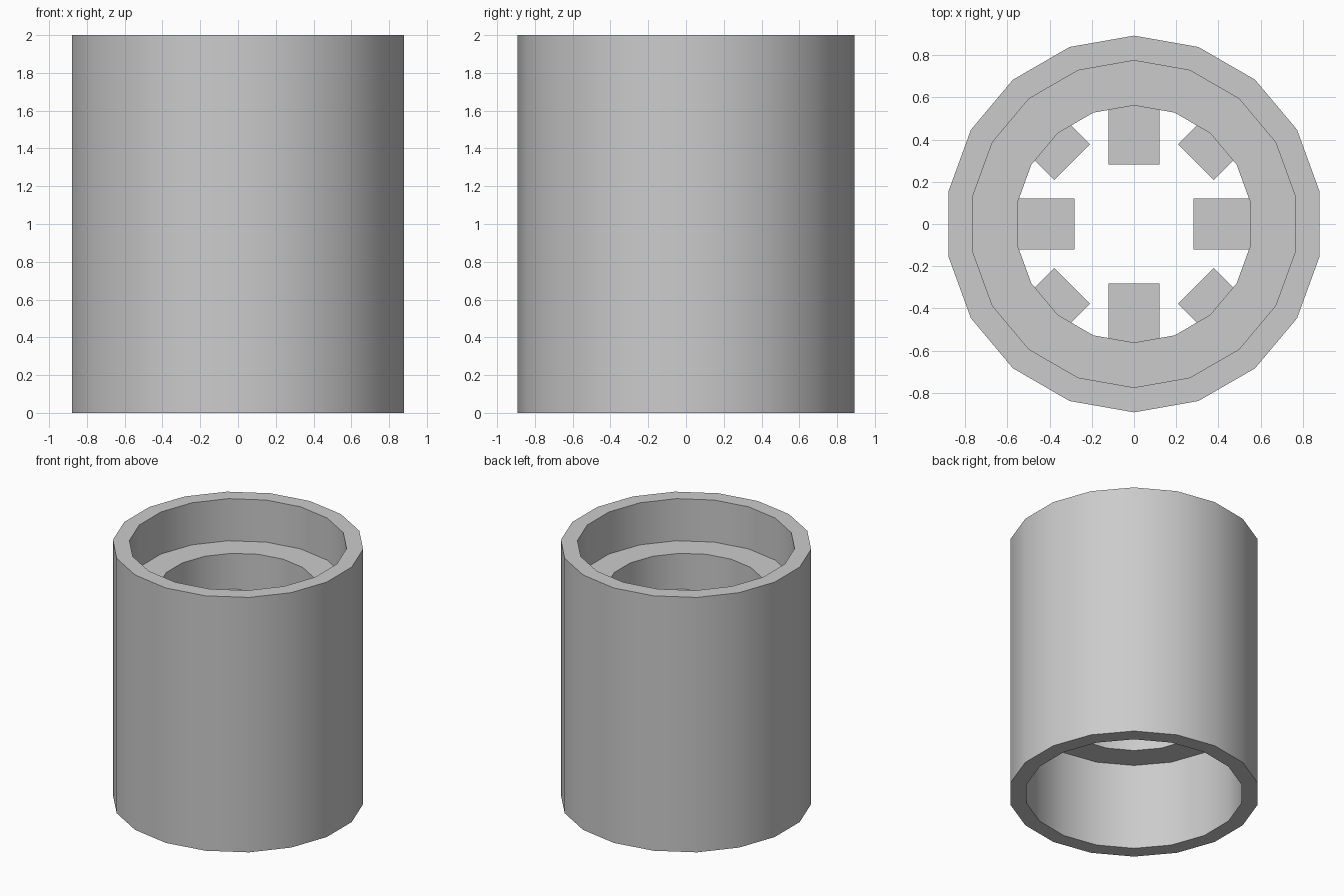
import bpy, bmesh, math
from mathutils import Matrix, Vector

cube = bpy.data.objects.get("Cube")
if cube:
    bpy.data.objects.remove(cube, do_unlink=True)

SIDES = 18
OUTER, RECESS, BORE = 0.893, 0.775, 0.562
FLANGE_LOW, FLANGE_TOP = 0.68, 1.67
TOOTH_LOW, TOOTH_TOP = 0.96, 1.39

grey = bpy.data.materials.new("plain_grey")
grey.use_nodes = True
colour = (0.6, 0.6, 0.6, 1)
grey.diffuse_color = colour
grey.node_tree.nodes["Principled BSDF"].inputs["Base Color"].default_value = colour


def add_object(name, bm):
    bmesh.ops.recalc_face_normals(bm, faces=bm.faces)
    mesh = bpy.data.meshes.new(name)
    bm.to_mesh(mesh)
    bm.free()
    mesh.materials.append(grey)
    obj = bpy.data.objects.new(name, mesh)
    bpy.context.collection.objects.link(obj)
    return obj


def lathe(name, profile):
    """Revolve a closed (radius, z) profile, with a corner on the y axis."""
    bm = bmesh.new()
    rings = []
    for i in range(SIDES):
        a = math.tau * i / SIDES
        rings.append([bm.verts.new((r * math.sin(a), r * math.cos(a), z))
                      for r, z in profile])
    n = len(profile)
    for i in range(SIDES):
        here, after = rings[i], rings[(i + 1) % SIDES]
        for j in range(n):
            k = (j + 1) % n
            bm.faces.new((here[j], here[k], after[k], after[j]))
    return add_object(name, bm)


def tooth(name, angle, inner, width=0.24, outer=0.58):
    """Block reaching from the bore wall toward the axis."""
    bm = bmesh.new()
    size = Vector((outer - inner, width, TOOTH_TOP - TOOTH_LOW))
    middle = Vector(((outer + inner) / 2, 0, (TOOTH_TOP + TOOTH_LOW) / 2))
    matrix = (Matrix.Rotation(angle, 4, 'Z') @ Matrix.Translation(middle)
              @ Matrix.Diagonal(size).to_4x4())
    bmesh.ops.create_cube(bm, size=1, matrix=matrix)
    return add_object(name, bm)


# Sleeve with a shallow upper recess, a deep lower recess and a narrow bore
sleeve = lathe("sleeve", [
    (OUTER, 0), (OUTER, 2), (RECESS, 2), (RECESS, FLANGE_TOP),
    (BORE, FLANGE_TOP), (BORE, FLANGE_LOW), (RECESS, FLANGE_LOW), (RECESS, 0)])
bpy.ops.object.select_all(action='DESELECT')
sleeve.select_set(True)
bpy.context.view_layer.objects.active = sleeve
bpy.ops.object.shade_smooth_by_angle(angle=math.radians(30))

# Long teeth on the axes, short ones on the diagonals
for i in range(8):
    kind, inner = ("long_tooth", 0.283) if i % 2 == 0 else ("short_tooth", 0.415)
    tooth(f"{kind}_{i // 2 + 1}", i * math.pi / 4, inner)
